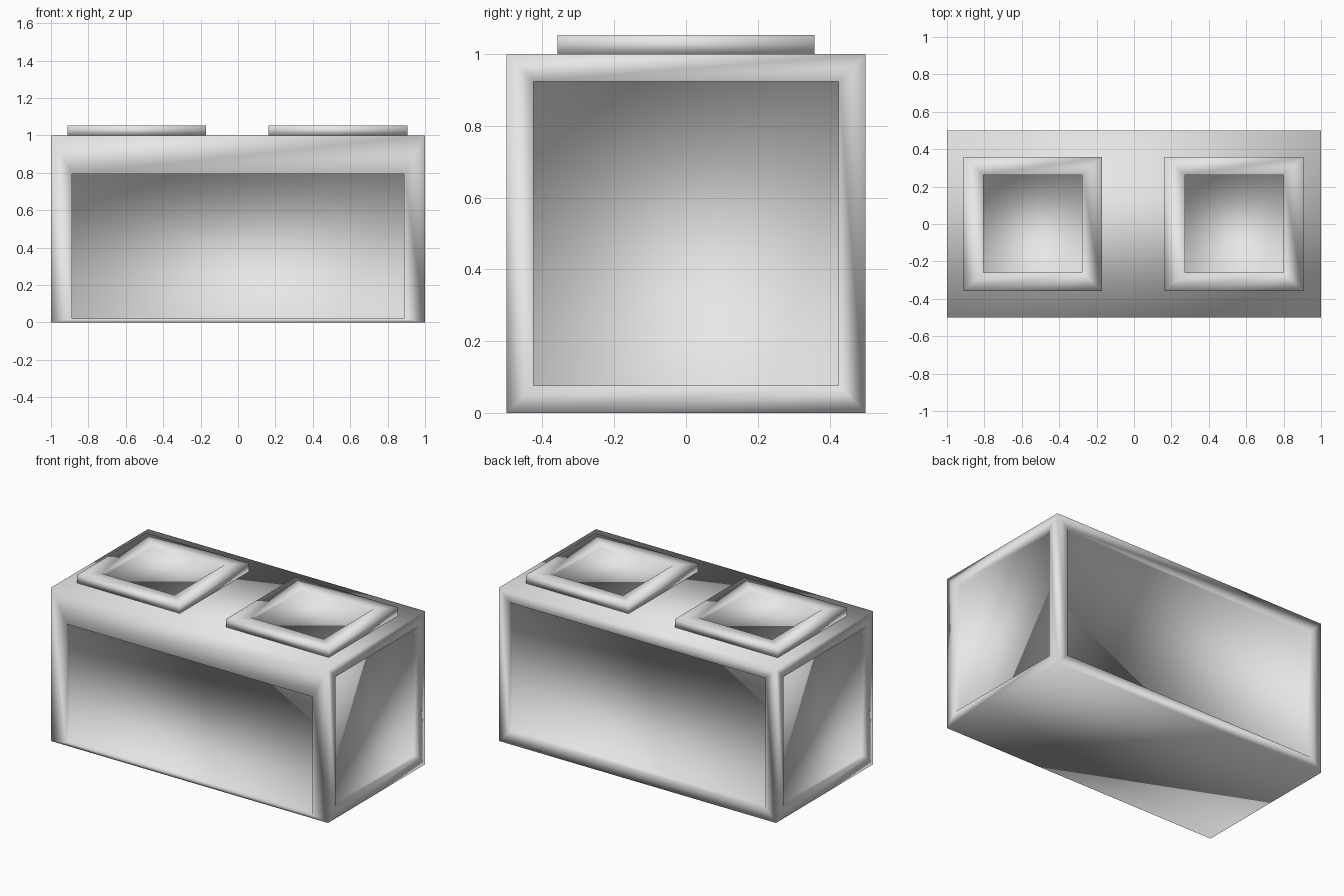
import bpy
import bmesh
from mathutils import Vector

cube = bpy.data.objects.get("Cube")
if cube:
    bpy.data.objects.remove(cube, do_unlink=True)

grey = bpy.data.materials.new("light_grey")
grey.use_nodes = True
colour = (0.8, 0.8, 0.8, 1.0)
grey.diffuse_color = colour
grey.node_tree.nodes["Principled BSDF"].inputs["Base Color"].default_value = colour


def make_box(low, high):
    """Return a bmesh box spanning two corners."""
    bm = bmesh.new()
    bmesh.ops.create_cube(bm, size=1)
    for v in bm.verts:
        v.co = Vector(h if c > 0 else l for c, l, h in zip(v.co, low, high))
    bm.normal_update()
    return bm


def recess(bm, direction, low, high, depth):
    """Cut a straight-walled pit, with its opening between low and high."""
    direction = Vector(direction)
    face = max(bm.faces, key=lambda f: f.normal.dot(direction) * f.calc_area())
    centre = face.calc_center_median()
    bmesh.ops.inset_individual(bm, faces=[face], thickness=0.05, use_even_offset=True)
    for v in face.verts:
        for i in range(3):
            if abs(direction[i]) < 0.5:
                v.co[i] = high[i] if v.co[i] > centre[i] else low[i]
    floor = bmesh.ops.extrude_discrete_faces(bm, faces=[face])["faces"][0]
    bmesh.ops.translate(bm, verts=floor.verts[:], vec=-direction * depth)
    bm.normal_update()


def finish(bm, name):
    mesh = bpy.data.meshes.new(name)
    bm.to_mesh(mesh)
    bm.free()
    mesh.materials.append(grey)
    for p in mesh.polygons:
        p.use_smooth = True
    obj = bpy.data.objects.new(name, mesh)
    bpy.context.collection.objects.link(obj)


# Main body with a recessed panel on each upright side
body = make_box((-1, -0.5, 0), (1, 0.5, 1))
panel_low, panel_high = (-0.925, -0.425, 0.076), (0.925, 0.425, 0.924)
recess(body, (0, -1, 0), (-0.888, 0, 0.02), (0.888, 0, 0.793), 0.03)
for side in ((0, 1, 0), (1, 0, 0), (-1, 0, 0)):
    recess(body, side, panel_low, panel_high, 0.03)
finish(body, "body")

# Two raised square frames on the top
for name, x in (("right_top_frame", -0.541), ("left_top_frame", 0.535)):
    frame = make_box((x - 0.371, -0.358, 1), (x + 0.371, 0.358, 1.053))
    recess(frame, (0, 0, 1), (x - 0.263, -0.258, 0), (x + 0.263, 0.261, 0), 0.025)
    finish(frame, name)
